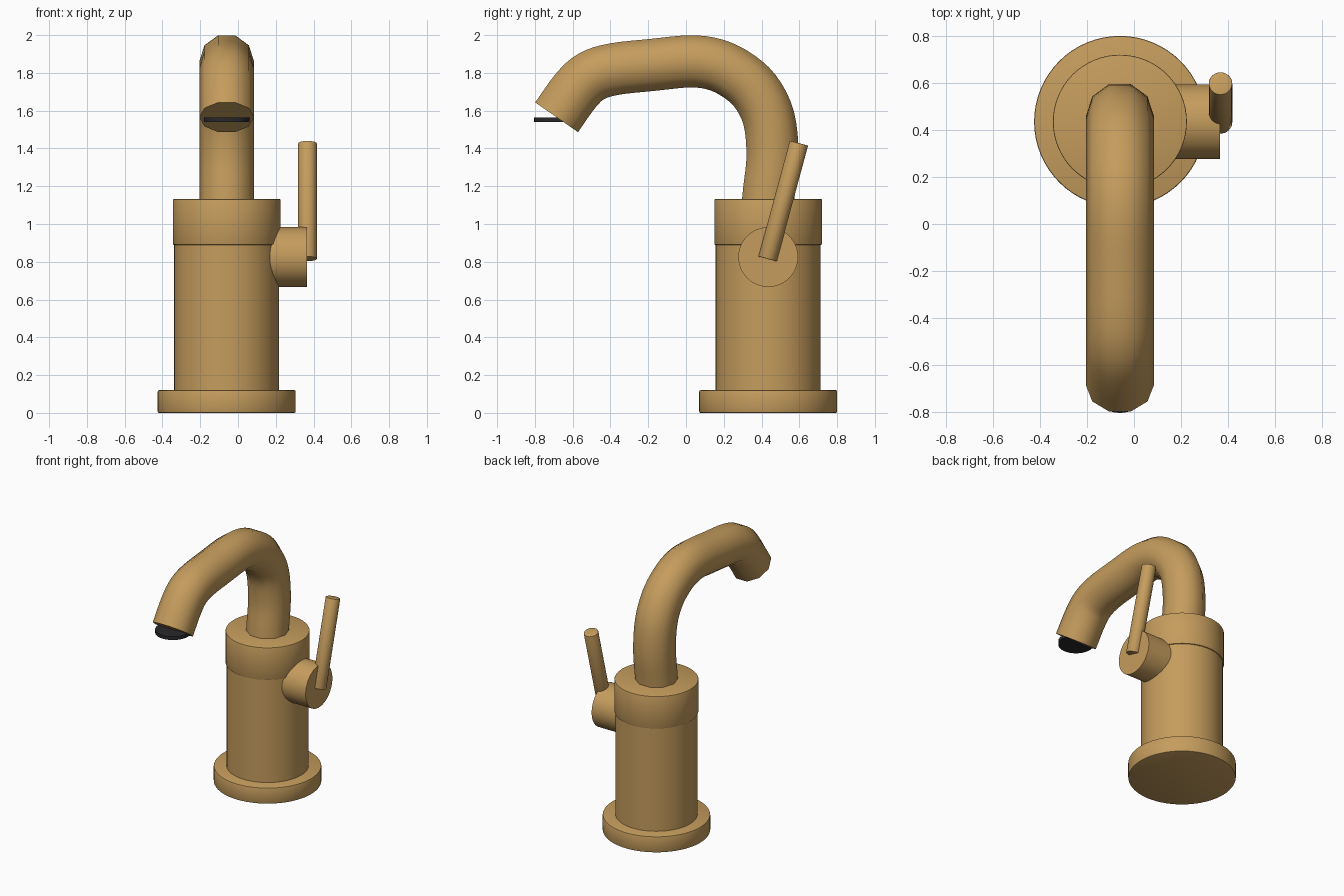
import bpy, bmesh, math
from mathutils import Vector, Matrix

if "Cube" in bpy.data.objects:
    bpy.data.objects.remove(bpy.data.objects["Cube"])

def material(name, rgb):
    m = bpy.data.materials.new(name)
    m.diffuse_color = (*rgb, 1)
    m.use_nodes = True
    m.node_tree.nodes["Principled BSDF"].inputs["Base Color"].default_value = m.diffuse_color
    return m

BRASS = material("brushed brass", (0.56, 0.335, 0.11))
BLACK = material("black rubber", (0.022, 0.022, 0.025))
CX, CY = -0.06, 0.435  # vertical axis of the body

def finish(name, bm, mat, angle=40):
    bmesh.ops.recalc_face_normals(bm, faces=bm.faces)
    me = bpy.data.meshes.new(name)
    bm.to_mesh(me)
    bm.free()
    me.materials.append(mat)
    ob = bpy.data.objects.new(name, me)
    bpy.context.collection.objects.link(ob)
    bpy.ops.object.select_all(action='DESELECT')
    bpy.context.view_layer.objects.active = ob
    ob.select_set(True)
    bpy.ops.object.shade_smooth_by_angle(angle=math.radians(angle))
    return ob

def rod(name, a, b, r, mat=BRASS, sides=64, bevel=0.0):
    """Capped cylinder from point a to point b, optionally with softened rims."""
    a, b = Vector(a), Vector(b)
    d = b - a
    bm = bmesh.new()
    bmesh.ops.create_cone(bm, cap_ends=True, segments=sides, radius1=r, radius2=r, depth=d.length)
    if bevel:
        rims = [e for e in bm.edges if any(len(f.verts) > 4 for f in e.link_faces)]
        bmesh.ops.bevel(bm, geom=rims, offset=bevel, segments=2, profile=0.5, affect='EDGES')
    rot = Vector((0, 0, 1)).rotation_difference(d).to_matrix().to_4x4()
    bm.transform(Matrix.Translation((a + b) / 2) @ rot)
    return finish(name, bm, mat)

# Body: foot, column and collar
rod("base_flange", (CX, CY, 0), (CX, CY, 0.12), 0.365, bevel=0.007)
rod("body_column", (CX, CY, 0.11), (CX, CY, 0.892), 0.278)
rod("body_collar", (CX, CY, 0.89), (CX, CY, 1.132), 0.285, bevel=0.005)

# Side handle: hub and tilted lever
rod("handle_hub", (0.10, CY, 0.825), (0.366, CY, 0.825), 0.158)
rod("handle_lever", (0.368, 0.432, 0.815), (0.368, 0.598, 1.428), 0.05, sides=32, bevel=0.004)

# Spout: ten-sided tube swept along a smooth path in the y-z plane
PATH = [(0.43, 1.08), (0.44, 1.18), (0.458, 1.36), (0.438, 1.56), (0.365, 1.705), (0.26, 1.795),
        (0.15, 1.845), (0.02, 1.861), (-0.18, 1.842), (-0.38, 1.82), (-0.50, 1.782),
        (-0.585, 1.705), (-0.685, 1.565)]
pts = [Vector((CX, y, z)) for y, z in PATH]
pts = [2 * pts[0] - pts[1]] + pts + [2 * pts[-1] - pts[-2]]
STEPS, SIDES, R = 4, 10, 0.145
line = []
for i in range(1, len(pts) - 2):
    p0, p1, p2, p3 = pts[i - 1:i + 3]
    for s in range(STEPS):
        t = s / STEPS
        line.append(0.5 * (2 * p1 + (p2 - p0) * t + (2 * p0 - 5 * p1 + 4 * p2 - p3) * t * t
                           + (3 * p1 - p0 - 3 * p2 + p3) * t ** 3))
line.append(pts[-2])

bm = bmesh.new()
rings = []
side = Vector((1, 0, 0))
for i, p in enumerate(line):
    tangent = (line[min(i + 1, len(line) - 1)] - line[max(i - 1, 0)]).normalized()
    up = tangent.cross(side)
    rings.append([bm.verts.new(p + R * (side * math.cos(k * math.tau / SIDES)
                                        + up * math.sin(k * math.tau / SIDES))) for k in range(SIDES)])
for a, b in zip(rings, rings[1:]):
    for k in range(SIDES):
        n = (k + 1) % SIDES
        bm.faces.new((a[k], a[n], b[n], b[k]))
bm.faces.new(rings[0])
bm.faces.new(rings[-1])
finish("spout", bm, BRASS, 45)

# Aerator disc at the spout mouth
rod("aerator", (CX, -0.683, 1.54), (CX, -0.683, 1.565), 0.121, BLACK, 32)
